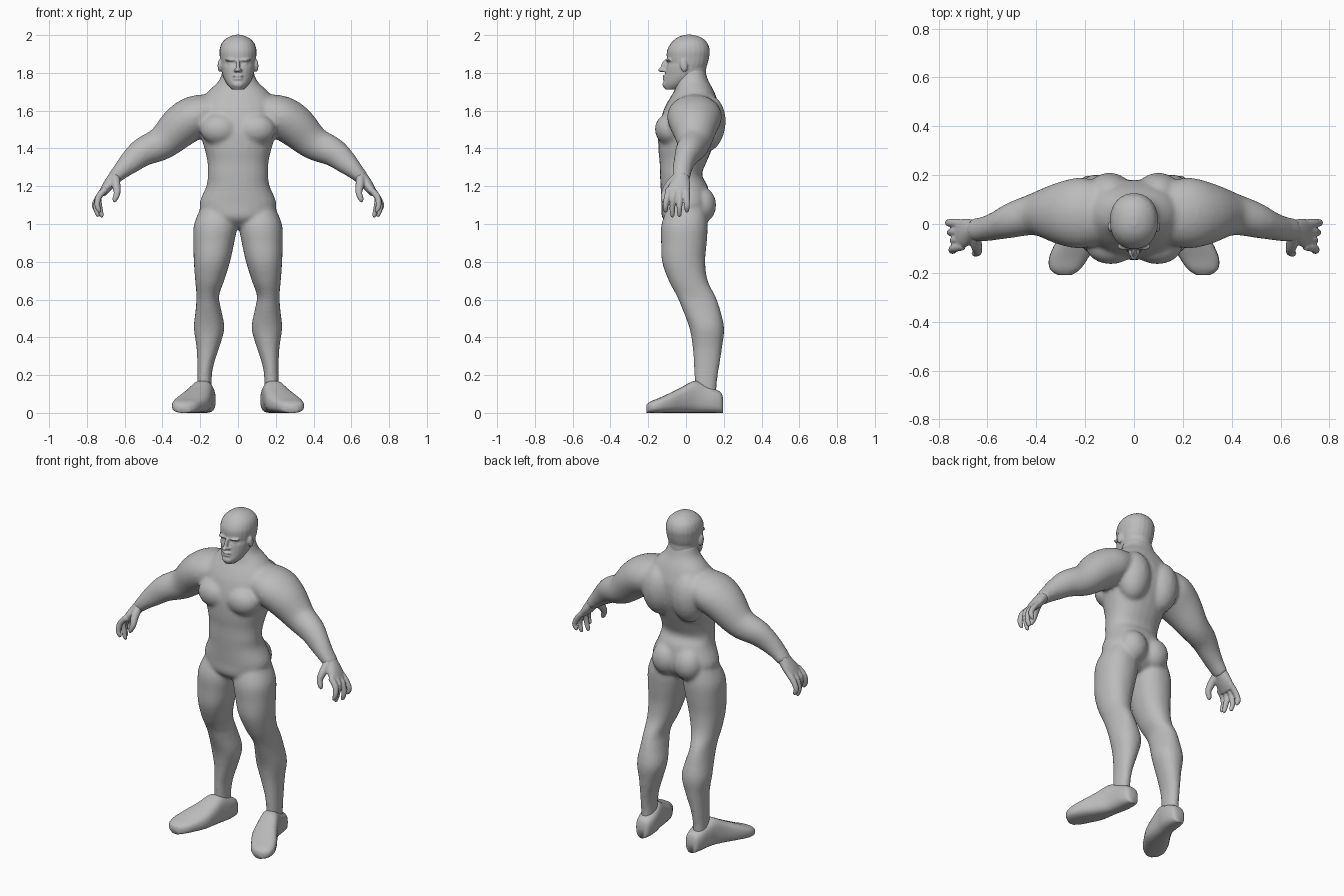
import bpy, bmesh, math
from mathutils import Vector, Matrix

if "Cube" in bpy.data.objects:
    bpy.data.objects.remove(bpy.data.objects["Cube"])

grey = bpy.data.materials.new("plain grey")
grey.diffuse_color = (0.5, 0.5, 0.5, 1)
grey.use_nodes = True
grey.node_tree.nodes["Principled BSDF"].inputs["Base Color"].default_value = grey.diffuse_color


def smooth_rows(rows, steps=4):
    """Catmull-Rom interpolation between rows of numbers."""
    out = []
    for i in range(len(rows) - 1):
        a, b, c, d = rows[max(i - 1, 0)], rows[i], rows[i + 1], rows[min(i + 2, len(rows) - 1)]
        for k in range(steps):
            t = k / steps
            out.append([0.5 * (2 * q + (r - p) * t + (2 * p - 5 * q + 4 * r - s) * t * t
                               + (3 * q - p - 3 * r + s) * t ** 3)
                        for p, q, r, s in zip(a, b, c, d)])
    return out + [list(rows[-1])]


def loft(bm, rings, n=24, power=1.0):
    """Closed skin over rings given as (centre, half axis, half axis)."""
    def curve(v):
        return math.copysign(abs(v) ** power, v)
    loops = []
    for c, u, v in rings:
        angles = [2 * math.pi * k / n for k in range(n)]
        loops.append([bm.verts.new(c + u * curve(math.cos(a)) + v * curve(math.sin(a))) for a in angles])
    for p, q in zip(loops, loops[1:]):
        for k in range(n):
            j = (k + 1) % n
            bm.faces.new((p[k], p[j], q[j], q[k]))
    bm.faces.new(loops[0])
    bm.faces.new(loops[-1])


def column(bm, rows, s=1, power=1.0):
    """Upright loft from rows of z, x inner, x outer, y front, y back."""
    loft(bm, [(Vector((s * (a + b) / 2, (f + k) / 2, z)), Vector(((b - a) / 2, 0, 0)),
               Vector((0, (k - f) / 2, 0))) for z, a, b, f, k in smooth_rows(rows)], power=power)


def tube(bm, rows):
    """Round finger through rows of x, y, z, radius, with a rounded tip."""
    rows = smooth_rows(rows, 3)
    pts = [Vector(r[:3]) for r in rows]
    rings = []
    for i, p in enumerate(pts):
        t = (pts[min(i + 1, len(pts) - 1)] - pts[max(i - 1, 0)]).normalized()
        u = t.cross(Vector((0, 1, 0))).normalized()
        rings.append((p, u * rows[i][3], t.cross(u) * rows[i][3]))
    loft(bm, rings, 12)


def blob(bm, centre, size, tilt=0.0):
    m = Matrix.Translation(centre) @ Matrix.Rotation(tilt, 4, 'X') @ Matrix.Diagonal((*size, 1))
    bmesh.ops.create_uvsphere(bm, u_segments=20, v_segments=12, radius=1, matrix=m)


def finish(name, bm, voxel=0, relax=0):
    bmesh.ops.recalc_face_normals(bm, faces=bm.faces)
    me = bpy.data.meshes.new(name)
    bm.to_mesh(me)
    bm.free()
    me.materials.append(grey)
    ob = bpy.data.objects.new(name, me)
    bpy.context.collection.objects.link(ob)
    for p in me.polygons:
        p.use_smooth = True
    if voxel:
        r = ob.modifiers.new("fuse", 'REMESH')
        r.mode, r.voxel_size, r.use_smooth_shade = 'VOXEL', voxel, True
        sm = ob.modifiers.new("relax", 'SMOOTH')
        sm.factor, sm.iterations = 0.5, relax
    return ob


# Body: trunk, limbs and muscles fused into one skin
bm = bmesh.new()
trunk = [(.98, .06, -.07, .05), (1.03, .16, -.125, .11), (1.1, .205, -.13, .13), (1.2, .168, -.135, .115),
         (1.26, .16, -.138, .085), (1.33, .162, -.14, .11), (1.4, .178, -.147, .14), (1.5, .205, -.145, .175),
         (1.6, .21, -.12, .18), (1.66, .19, -.09, .165), (1.71, .15, -.06, .145), (1.76, .1, -.05, .118),
         (1.82, .08, -.04, .1)]
column(bm, [(z, -w, w, f, b) for z, w, f, b in trunk], power=.9)
leg = [(1.1, .04, .19, -.09, .1), (1.0, .006, .233, -.13, .115), (.9, .02, .237, -.132, .11),
       (.8, .042, .234, -.127, .102), (.7, .073, .227, -.092, .115), (.62, .1, .22, -.05, .155),
       (.55, .09, .224, -.02, .18), (.45, .072, .234, .018, .202), (.35, .098, .22, .035, .192),
       (.25, .13, .215, .042, .177), (.17, .14, .215, .045, .165), (.08, .14, .215, .05, .16)]
# Arm rows: x, z, radius, y front, y back
arm = [(.12, 1.6, .09, -.08, .17), (.22, 1.57, .112, -.1, .19), (.3, 1.52, .112, -.085, .172),
       (.4, 1.43, .09, -.047, .132), (.5, 1.383, .077, -.057, .092), (.57, 1.327, .062, -.066, .05),
       (.62, 1.28, .046, -.072, .03), (.66, 1.24, .036, -.07, .022)]
for s in (-1, 1):
    column(bm, leg, s, .92)
    rows = smooth_rows(arm)
    rings = []
    for i, (x, z, r, f, b) in enumerate(rows):
        p, q = rows[max(i - 1, 0)], rows[min(i + 1, len(rows) - 1)]
        n = Vector((s * (p[1] - q[1]), 0, q[0] - p[0])).normalized()
        rings.append((Vector((s * x, (f + b) / 2, z)), n * r, Vector((0, (b - f) / 2, 0))))
    loft(bm, rings)
    blob(bm, (s * .095, -.085, 1.5), (.105, .08, .085), .2)    # chest
    blob(bm, (s * .1, .115, 1.53), (.1, .095, .15), -.1)       # upper back
    blob(bm, (s * .075, .085, 1.1), (.085, .075, .095))        # seat
finish("body", bm, .011, 6)

# Head with brow, eyes, nose, mouth and ears
bm = bmesh.new()
skull = [(1.712, .03, -.112, -.04), (1.74, .058, -.119, .04), (1.78, .079, -.112, .09), (1.83, .09, -.106, .108),
         (1.85, .093, -.098, .115), (1.88, .096, -.102, .122), (1.92, .098, -.1, .126), (1.96, .085, -.078, .112),
         (1.988, .053, -.045, .08), (2.002, .015, -.005, .035)]
column(bm, [(z, -w, w, f, b) for z, w, f, b in skull], power=.92)
column(bm, [(1.68, -.088, .088, -.05, .12), (1.75, -.084, .084, -.05, .108), (1.85, -.08, .08, -.04, .108)])
blob(bm, (0, -.116, 1.838), (.011, .016, .035), -.35)
blob(bm, (0, -.128, 1.816), (.016, .021, .012))
blob(bm, (0, -.113, 1.783), (.03, .012, .006))
blob(bm, (0, -.111, 1.768), (.026, .013, .007))
blob(bm, (0, -.108, 1.738), (.03, .017, .018))
for s in (-1, 1):
    blob(bm, (s * .036, -.09, 1.868), (.034, .018, .008))
    blob(bm, (s * .036, -.084, 1.848), (.016, .012, .008))
    blob(bm, (s * .014, -.117, 1.813), (.01, .012, .009))
    blob(bm, (s * .097, -.012, 1.838), (.011, .02, .034), .15)
finish("head", bm, .005, 4)

# Hands: palm, four curled fingers and a thumb
# Finger rows: y at knuckle, y at tip, x tip, z tip
fingers = [(-.09, -.108, .735, 1.06), (-.06, -.072, .722, 1.035), (-.028, -.035, .742, 1.037), (.002, .005, .75, 1.06)]
for s, side in ((-1, "right"), (1, "left")):
    bm = bmesh.new()
    palm = [(.63, -.024, 1.275, .038, .036), (.66, -.026, 1.24, .044, .033), (.69, -.036, 1.2, .058, .029),
            (.72, -.043, 1.16, .06, .02)]
    n = Vector((s * .8, 0, .6))
    loft(bm, [(Vector((s * x, y, z)), Vector((0, w, 0)), n * h) for x, y, z, w, h in smooth_rows(palm)])
    for y0, y1, x, z in fingers:
        tube(bm, [(s * .7, y0, 1.185, .018), (s * .737, (y0 + y1) / 2, 1.145, .017),
                  (s * (x + .01), y1, (z + 1.14) / 2, .015), (s * x, y1, z + .012, .012),
                  (s * (x - .003), y1, z, .005)])
    tube(bm, [(s * .65, -.045, 1.25, .025), (s * .645, -.09, 1.205, .023), (s * .64, -.113, 1.165, .018),
              (s * .652, -.12, 1.13, .014), (s * .656, -.12, 1.115, .005)])
    finish(side + "_hand", bm, .005, 3)

    # Shoe rows: y, x centre, half width, height; toes turned outwards
    bm = bmesh.new()
    shoe = [(.197, .17, .025, .075), (.185, .17, .042, .108), (.15, .172, .053, .128), (.1, .177, .057, .15),
            (.045, .19, .06, .17), (-.02, .212, .073, .138), (-.08, .238, .085, .108), (-.14, .268, .08, .08),
            (-.185, .282, .062, .062), (-.208, .284, .03, .045)]
    loft(bm, [(Vector((s * c, y, h / 2)), Vector((w, 0, 0)), Vector((0, 0, h / 2)))
              for y, c, w, h in smooth_rows(shoe)], power=.72)
    finish(side + "_shoe", bm)
